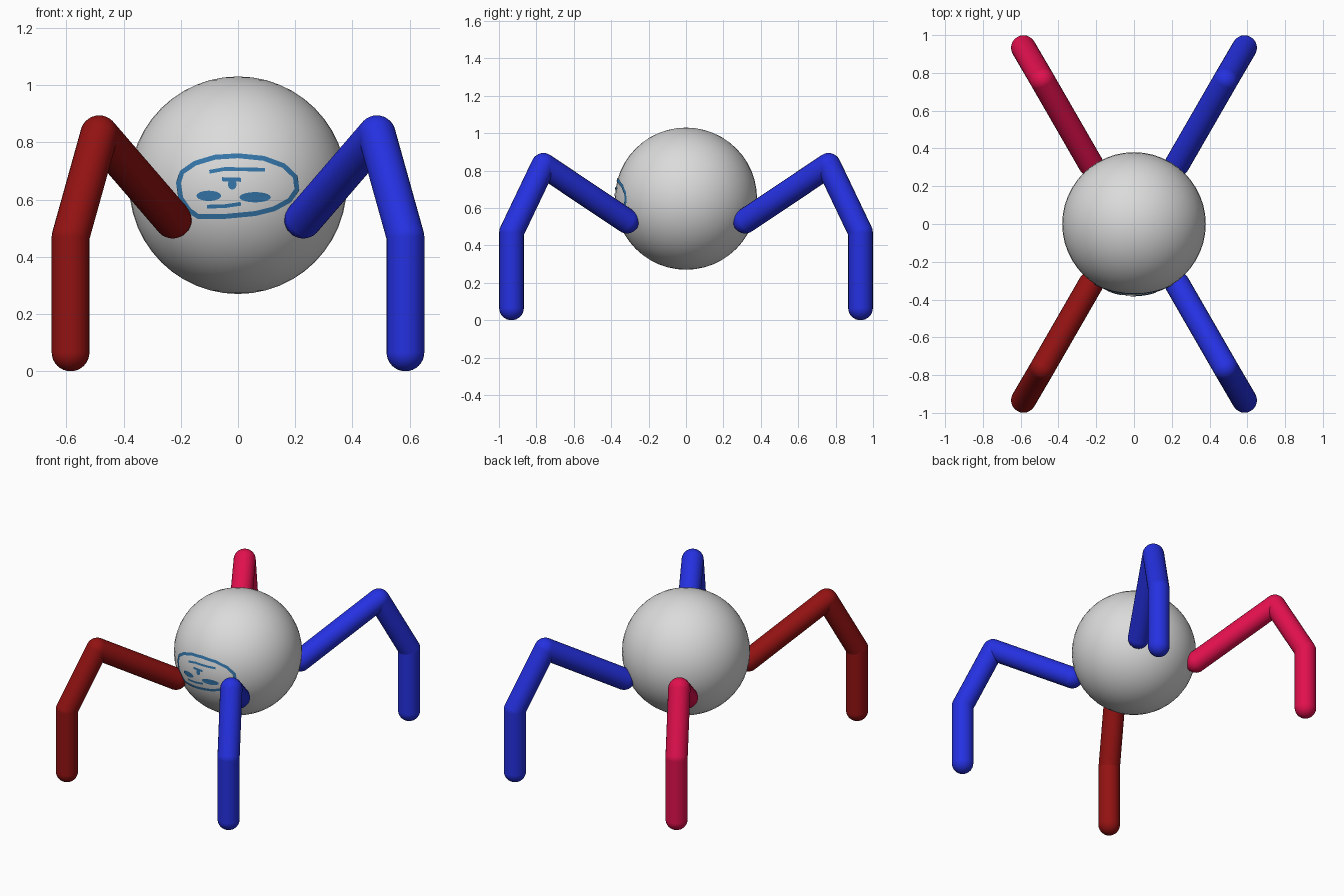
import bpy, bmesh, math
from mathutils import Vector, Matrix

if "Cube" in bpy.data.objects:
    bpy.data.objects.remove(bpy.data.objects["Cube"])

def mat(name, rgb):
    m = bpy.data.materials.new(name)
    m.diffuse_color = (*rgb, 1)
    m.use_nodes = True
    m.node_tree.nodes["Principled BSDF"].inputs["Base Color"].default_value = m.diffuse_color
    return m

GREY = mat("light grey", (0.70, 0.71, 0.70))
BLUE = mat("blue", (0.018, 0.03, 0.75))
DARK_RED = mat("dark red", (0.29, 0.006, 0.006))
CRIMSON = mat("crimson", (0.75, 0.005, 0.075))
PAINT = mat("paint blue", (0.035, 0.18, 0.40))

R, CZ = 0.38, 0.65          # body radius and centre height
LEG_R = 0.066

def finish(bm, name, material):
    me = bpy.data.meshes.new(name)
    bm.to_mesh(me)
    bm.free()
    for p in me.polygons:
        p.use_smooth = True
    me.materials.append(material)
    ob = bpy.data.objects.new(name, me)
    bpy.context.collection.objects.link(ob)
    return ob

# Round body
bm = bmesh.new()
bmesh.ops.create_uvsphere(bm, u_segments=48, v_segments=24, radius=R,
                          matrix=Matrix.Translation((0, 0, CZ)))
finish(bm, "body", GREY)

# Legs: hip, upper knee, lower knee, foot joined by rounded tubes
JOINTS = [(0.228, 0.316, 0.53), (0.485, 0.762, 0.828),
          (0.585, 0.933, 0.47), (0.585, 0.933, LEG_R)]

def leg(name, sx, sy, material):
    bm = bmesh.new()
    pts = [Vector((x * sx, y * sy, z)) for x, y, z in JOINTS]
    for p in pts:
        bmesh.ops.create_uvsphere(bm, u_segments=24, v_segments=16, radius=LEG_R,
                                  matrix=Matrix.Translation(p))
    for a, b in zip(pts, pts[1:]):
        d = b - a
        rot = Vector((0, 0, 1)).rotation_difference(d).to_matrix().to_4x4()
        bmesh.ops.create_cone(bm, cap_ends=False, segments=24, radius1=LEG_R,
                              radius2=LEG_R, depth=d.length,
                              matrix=Matrix.Translation((a + b) / 2) @ rot)
    finish(bm, name, material)

leg("front_right_leg", 1, -1, BLUE)
leg("back_right_leg", 1, 1, BLUE)
leg("front_left_leg", -1, -1, DARK_RED)
leg("back_left_leg", -1, 1, CRIMSON)

# Painted face: thin patches projected on the front of the body
def on_body(x, z):
    r = R + 0.003
    return (x, -math.sqrt(r * r - x * x - (z - CZ) ** 2), z)

def stroke(name, points, width, closed=False):
    pts = [Vector(p) for p in points]
    if closed:
        pts.append(pts[0])
    path = []
    for a, b in zip(pts, pts[1:]):
        path += [a.lerp(b, i / 3) for i in range(3)]
    if not closed:
        path.append(pts[-1])
    n = len(path)
    bm = bmesh.new()
    rows = []
    for i, p in enumerate(path):
        if closed:
            t = path[(i + 1) % n] - path[i - 1]
        else:
            t = path[min(i + 1, n - 1)] - path[max(i - 1, 0)]
        t.normalize()
        side = Vector((-t.y, t.x)) * width / 2
        rows.append([bm.verts.new(on_body(*(p + side * s))) for s in (1, -1)])
    for i in range(n if closed else n - 1):
        a, b = rows[i], rows[(i + 1) % n]
        bm.faces.new((a[0], a[1], b[1], b[0]))
    finish(bm, name, PAINT)

def spot(name, cx, cz, rx, rz, sides=20):
    bm = bmesh.new()
    mid = bm.verts.new(on_body(cx, cz))
    rim = [bm.verts.new(on_body(cx + rx * math.cos(a), cz + rz * math.sin(a)))
           for a in (math.tau * i / sides for i in range(sides))]
    for i in range(sides):
        bm.faces.new((mid, rim[i], rim[(i + 1) % sides]))
    finish(bm, name, PAINT)

stroke("face_outline", [
    (-0.208, 0.658), (-0.196, 0.695), (-0.15, 0.727), (-0.08, 0.748), (0.0, 0.753),
    (0.09, 0.744), (0.16, 0.718), (0.2, 0.68), (0.206, 0.635), (0.18, 0.597),
    (0.125, 0.567), (0.06, 0.551), (-0.045, 0.541), (-0.14, 0.541),
    (-0.17, 0.562), (-0.2, 0.605)], 0.017, True)
stroke("brow", [(-0.1, 0.697), (-0.045, 0.707), (0.095, 0.704)], 0.013)
stroke("nose_top", [(-0.056, 0.671), (0.01, 0.669)], 0.014)
spot("nose", -0.02, 0.653, 0.015, 0.018)
spot("left_eye", -0.102, 0.613, 0.043, 0.018)
spot("right_eye", 0.06, 0.608, 0.055, 0.018)
stroke("mouth", [(-0.108, 0.575), (-0.045, 0.577), (0.01, 0.585)], 0.013)
